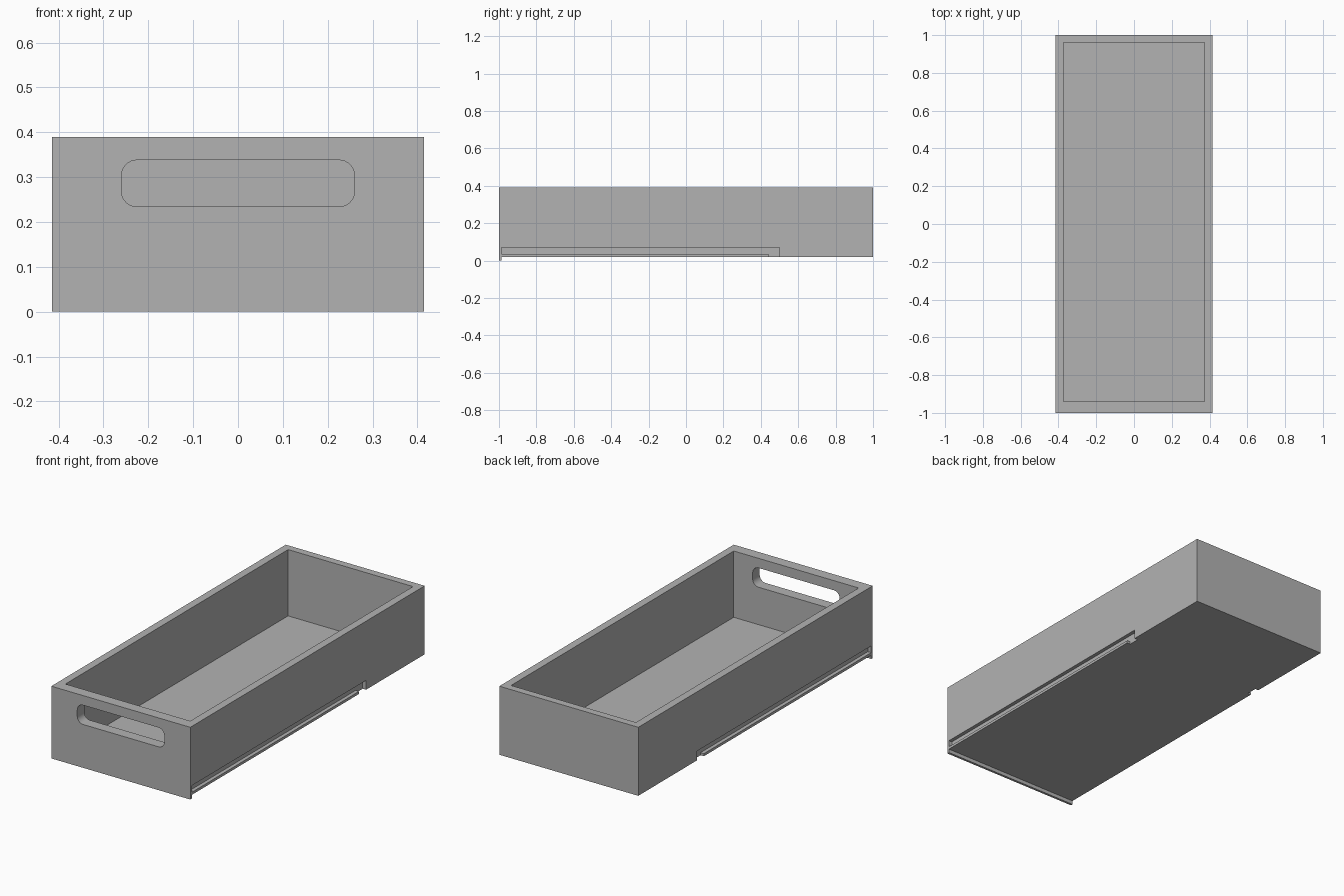
import bpy, bmesh
from math import radians
from mathutils import Vector

cube = bpy.data.objects.get("Cube")
if cube:
    bpy.data.objects.remove(cube, do_unlink=True)

grey = bpy.data.materials.new("plain grey")
grey.use_nodes = True
colour = (0.45, 0.45, 0.45, 1)
grey.diffuse_color = colour
grey.node_tree.nodes["Principled BSDF"].inputs["Base Color"].default_value = colour

W, L, H = 0.415, 1.0, 0.39      # half width, half length, height
BASE = 0.02                     # underside of the tray
LIP = -0.987                    # back face of the front lip
OUT = 0.1                       # overshoot of cutters


def box(name, low, high, round_y=0):
    """Box between two corners, optionally rounding the edges along y."""
    low, high = Vector(low), Vector(high)
    bm = bmesh.new()
    bmesh.ops.create_cube(bm, size=1)
    for v in bm.verts:
        v.co = (low + high) / 2 + v.co * (high - low)
    if round_y:
        edges = [e for e in bm.edges
                 if abs((e.verts[0].co - e.verts[1].co).normalized().y) > 0.9]
        bmesh.ops.bevel(bm, geom=edges, offset=round_y, segments=8,
                        profile=0.5, affect='EDGES')
    bmesh.ops.recalc_face_normals(bm, faces=bm.faces)
    mesh = bpy.data.meshes.new(name)
    bm.to_mesh(mesh)
    bm.free()
    obj = bpy.data.objects.new(name, mesh)
    bpy.context.collection.objects.link(obj)
    mesh.materials.append(grey)
    return obj


def cut(target, cutter):
    """Subtract the cutter and throw it away."""
    cutter.hide_render = True
    mod = target.modifiers.new("cut", 'BOOLEAN')
    mod.operation, mod.solver, mod.object = 'DIFFERENCE', 'EXACT', cutter
    bpy.context.view_layer.objects.active = target
    bpy.ops.object.modifier_apply(modifier=mod.name)
    bpy.data.objects.remove(cutter, do_unlink=True)


# Solid block hollowed into a tray
tray = box("drawer_tray", (-W, -L, 0), (W, L, H))
cut(tray, box("inside_cutter", (-0.373, -0.94, 0.032), (0.373, 0.96, H + OUT)))

# Raise the underside, leaving a thin lip under the front
cut(tray, box("underside_cutter", (-W - OUT, LIP, -OUT), (W + OUT, L + OUT, BASE)))

# Rounded handle slot through the front wall only
cut(tray, box("handle_cutter", (-0.26, -L - OUT, 0.234), (0.26, -0.9, 0.338), 0.035))

# Runner groove on each side, open downwards at its back end
for side in (-1, 1):
    inner, outer = side * (W - 0.02), side * (W + OUT)
    x0, x1 = min(inner, outer), max(inner, outer)
    cut(tray, box("groove_cutter", (x0, LIP, 0.034), (x1, 0.5, 0.07)))
    cut(tray, box("entry_cutter", (x0, 0.44, -OUT), (x1, 0.5, 0.05)))

# Smooth only the rounded slot corners
bpy.ops.object.select_all(action='DESELECT')
tray.select_set(True)
bpy.context.view_layer.objects.active = tray
bpy.ops.object.shade_smooth_by_angle(angle=radians(30))
